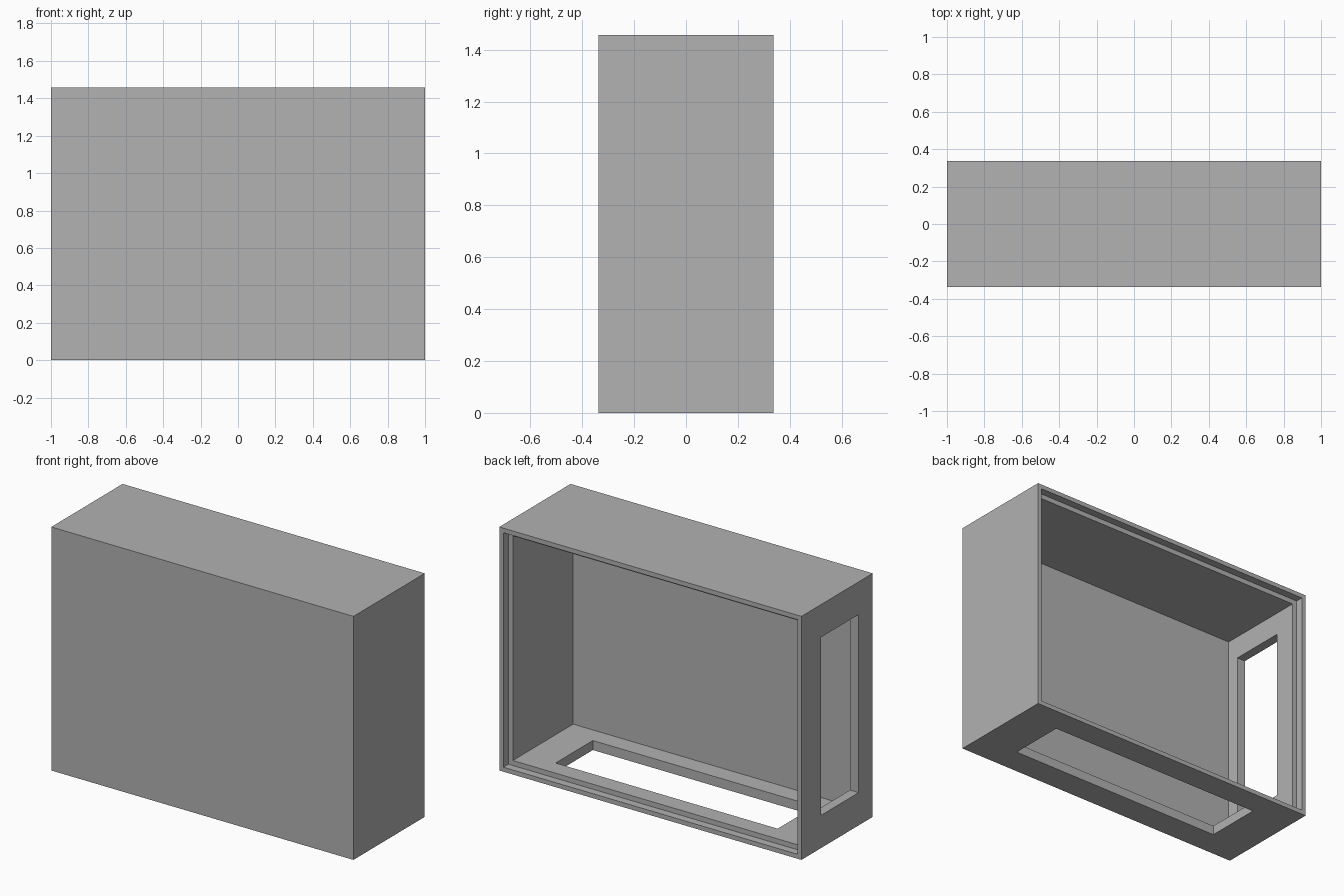
import bpy

cube = bpy.data.objects.get("Cube")
if cube:
    bpy.data.objects.remove(cube, do_unlink=True)

# Overall size and wall dimensions
X, Y, H = 1.0, 0.337, 1.457
WALL = 0.057          # panel thickness
LIP = 0.027           # thin rim around the rear rebate
REBATE = 0.047        # depth of the rear rebate
OVER = 0.1            # how far cutters reach past the shell

grey = bpy.data.materials.new("plain grey")
grey.use_nodes = True
colour = (0.445, 0.445, 0.445, 1)
grey.diffuse_color = colour
grey.node_tree.nodes["Principled BSDF"].inputs["Base Color"].default_value = colour


def box(name, low, high):
    """Axis-aligned box between two corners."""
    bpy.ops.mesh.primitive_cube_add(size=1)
    ob = bpy.context.object
    ob.name = ob.data.name = name
    for v in ob.data.vertices:
        v.co = [a if c < 0 else b for c, a, b in zip(v.co, low, high)]
    ob.data.materials.append(grey)
    return ob


def cut(target, name, low, high):
    """Subtract a box from the target and discard the cutter."""
    cutter = box(name, low, high)
    cutter.hide_render = True
    mod = target.modifiers.new(name, "BOOLEAN")
    mod.operation = "DIFFERENCE"
    mod.solver = "EXACT"
    mod.object = cutter
    bpy.context.view_layer.objects.active = target
    bpy.ops.object.modifier_apply(modifier=mod.name)
    bpy.data.objects.remove(cutter, do_unlink=True)


# Cabinet shell, closed at the front and open at the back
shell = box("cabinet_shell", (-X, -Y, 0), (X, Y, H))
cut(shell, "interior", (WALL - X, WALL - Y, WALL), (X - WALL, Y + OVER, H - WALL))

# Rebate around the rear opening that would receive a back panel
cut(shell, "rear_rebate", (LIP - X, Y - REBATE, LIP), (X - LIP, Y + OVER, H - LIP))

# Rectangular openings in the right side and the floor
cut(shell, "side_opening", (-X - OVER, -0.203, 0.196), (OVER - X, 0.152, H - 0.196))
cut(shell, "floor_opening", (-0.735, -0.169, -OVER), (0.735, 0.183, OVER))
